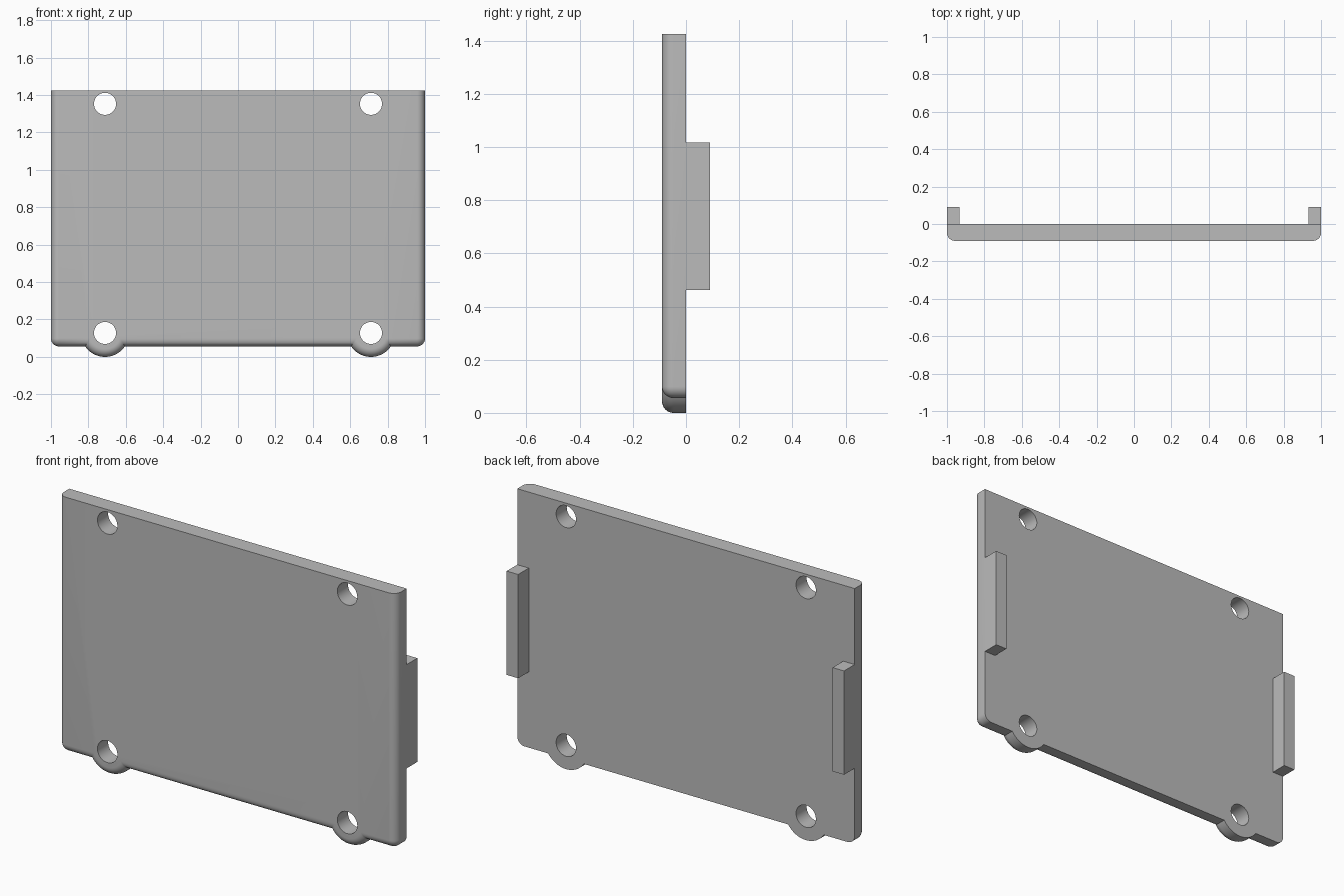
import bpy, bmesh, math
from mathutils import Matrix

default = bpy.data.objects.get("Cube")
if default:
    bpy.data.objects.remove(default, do_unlink=True)

BACK, FRONT = 0.0, -0.09           # plate thickness along y
BOTTOM, TOP = 0.056, 1.425
FILLET = 0.043
HOLE_X, HOLE_LOW, HOLE_HIGH, HOLE_R = 0.711, 0.128, 1.353, 0.059
LUG_R = 0.128

grey = bpy.data.materials.new("neutral grey")
grey.use_nodes = True
colour = (0.5, 0.5, 0.5, 1)
grey.diffuse_color = colour
grey.node_tree.nodes["Principled BSDF"].inputs["Base Color"].default_value = colour


def make_object(name, bm):
    bmesh.ops.recalc_face_normals(bm, faces=bm.faces)
    mesh = bpy.data.meshes.new(name)
    bm.to_mesh(mesh)
    bm.free()
    mesh.materials.append(grey)
    obj = bpy.data.objects.new(name, mesh)
    bpy.context.collection.objects.link(obj)
    return obj


def arc(cx, cz, radius, start, end, steps):
    angles = [start + (end - start) * i / steps for i in range(steps + 1)]
    return [(cx + radius * math.cos(a), cz + radius * math.sin(a)) for a in angles]


def outline(inset):
    """Plate outline with two round lugs, moved inward by inset."""
    r = max(FILLET - inset, 0)
    low = BOTTOM + FILLET
    side = 1 - FILLET
    points = [(-1 + inset, TOP)]
    points += arc(-side, low, r, math.pi, 1.5 * math.pi, 8)
    lug = LUG_R - inset
    dip = math.asin((HOLE_LOW - BOTTOM - inset) / lug)
    for x in (-HOLE_X, HOLE_X):
        points += arc(x, HOLE_LOW, lug, math.pi + dip, 2 * math.pi - dip, 28)
    points += arc(side, low, r, 1.5 * math.pi, 2 * math.pi, 8)
    return points + [(1 - inset, TOP)]


# Plate: straight wall from the back, then a rounded front edge
layers = [(BACK, 0)]
for i in range(9):
    a = math.pi / 2 * i / 8
    layers.append((FRONT + FILLET * (1 - math.sin(a)), FILLET * (1 - math.cos(a))))
bm = bmesh.new()
rings = [[bm.verts.new((x, y, z)) for x, z in outline(d)] for y, d in layers]
for a, b in zip(rings, rings[1:]):
    for i in range(len(a)):
        j = (i + 1) % len(a)
        bm.faces.new((a[i], a[j], b[j], b[i]))
bm.faces.new(rings[0])
bm.faces.new(rings[-1])
bmesh.ops.remove_doubles(bm, verts=bm.verts, dist=0.00005)
plate = make_object("cover_plate", bm)

# Four screw holes
bm = bmesh.new()
for x in (-HOLE_X, HOLE_X):
    for z in (HOLE_LOW, HOLE_HIGH):
        place = Matrix.Translation((x, FRONT / 2, z)) @ Matrix.Rotation(math.pi / 2, 4, "X")
        bmesh.ops.create_cone(bm, cap_ends=True, segments=48, radius1=HOLE_R,
                              radius2=HOLE_R, depth=0.3, matrix=place)
cutter = make_object("screw_hole_cutter", bm)
cutter.hide_render = True
cut = plate.modifiers.new("screw holes", "BOOLEAN")
cut.operation = "DIFFERENCE"
cut.solver = "EXACT"
cut.object = cutter
bpy.ops.object.select_all(action="DESELECT")
bpy.context.view_layer.objects.active = plate
plate.select_set(True)
bpy.ops.object.modifier_apply(modifier=cut.name)
bpy.data.objects.remove(cutter, do_unlink=True)
bpy.ops.object.shade_smooth_by_angle(angle=math.radians(30))

# Side tabs standing off the back
for name, s in (("left_tab", 1), ("right_tab", -1)):
    bm = bmesh.new()
    place = Matrix.Translation((s * 0.966, 0.045, 0.74)) @ Matrix.Diagonal((0.068, 0.09, 0.556, 1))
    bmesh.ops.create_cube(bm, size=1, matrix=place)
    make_object(name, bm)
